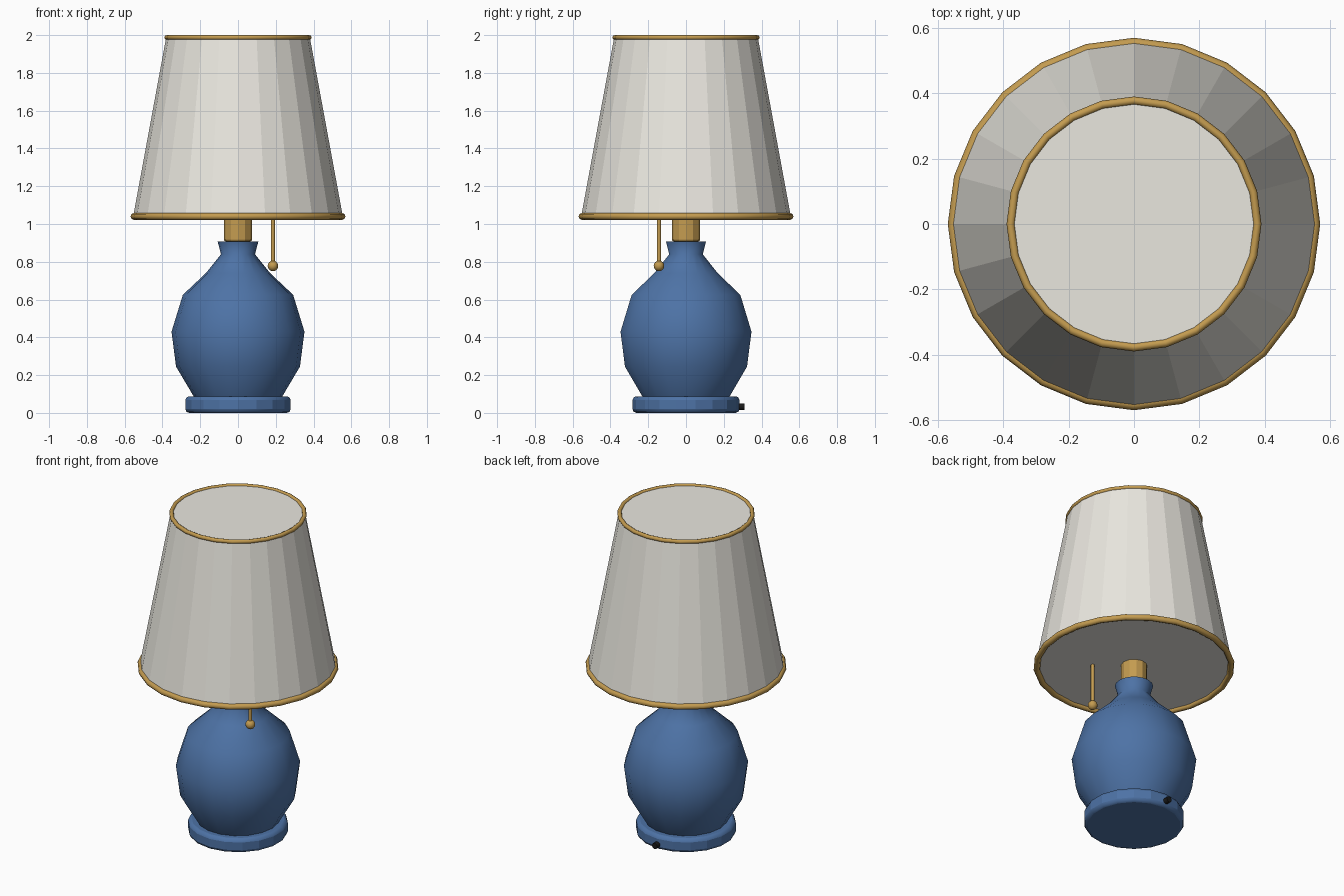
import bpy, bmesh
from math import pi, sin, cos, radians

if "Cube" in bpy.data.objects:
    bpy.data.objects.remove(bpy.data.objects["Cube"])


def material(name, rgb):
    m = bpy.data.materials.new(name)
    m.diffuse_color = (*rgb, 1)
    m.use_nodes = True
    m.node_tree.nodes["Principled BSDF"].inputs["Base Color"].default_value = m.diffuse_color
    return m


BLUE = material("blue_ceramic", (0.075, 0.17, 0.38))
GOLD = material("brass", (0.55, 0.33, 0.08))
CREAM = material("cream_fabric", (0.82, 0.80, 0.74))
BLACK = material("black_rubber", (0.01, 0.01, 0.01))


def finish(obj, name, mat, bevel=0, segments=2, smooth=None):
    obj.name = name
    obj.data.materials.append(mat)
    if bevel:
        b = obj.modifiers.new("bevel", "BEVEL")
        b.width, b.segments, b.limit_method = bevel, segments, "ANGLE"
        b.angle_limit = radians(40)
    if smooth:
        bpy.context.view_layer.objects.active = obj
        obj.select_set(True)
        bpy.ops.object.shade_smooth_by_angle(angle=radians(smooth))
        obj.select_set(False)
    return obj


def lathe(name, profile, sides, mat, start=0, **kw):
    """Revolve (radius, z) points about z and cap both ends."""
    bm = bmesh.new()
    rings = [[bm.verts.new((r * cos(start + 2 * pi * i / sides),
                            r * sin(start + 2 * pi * i / sides), z))
              for i in range(sides)] for r, z in profile]
    for a, b in zip(rings, rings[1:]):
        for i in range(sides):
            j = (i + 1) % sides
            bm.faces.new((a[i], a[j], b[j], b[i]))
    bm.faces.new(rings[0][::-1])
    bm.faces.new(rings[-1])
    mesh = bpy.data.meshes.new(name)
    bm.to_mesh(mesh)
    bm.free()
    obj = bpy.data.objects.new(name, mesh)
    bpy.context.collection.objects.link(obj)
    return finish(obj, name, mat, **kw)


def rod(name, radius, length, loc, mat, rot=(0, 0, 0), sides=10, **kw):
    bpy.ops.mesh.primitive_cylinder_add(vertices=sides, radius=radius, depth=length,
                                        location=loc, rotation=rot)
    return finish(bpy.context.object, name, mat, **kw)


def ring(name, major, minor, z):
    bpy.ops.mesh.primitive_torus_add(major_segments=24, minor_segments=8,
                                     major_radius=major, minor_radius=minor,
                                     location=(0, 0, z))
    return finish(bpy.context.object, name, GOLD, smooth=50)


# Foot and vase-shaped body
lathe("base", [(0.283, 0), (0.283, 0.088)], 18, BLUE, start=pi / 2,
      bevel=0.02, smooth=15)
lathe("body", [(0.20, 0.03), (0.235, 0.088), (0.328, 0.245), (0.352, 0.43),
               (0.292, 0.625), (0.17, 0.74), (0.09, 0.84), (0.108, 0.908)],
      18, BLUE, smooth=60)

# Socket between body and shade
rod("socket", 0.075, 0.17, (0, 0, 0.993), GOLD, sides=12, bevel=0.01)

# Shade with trim rings
lathe("shade", [(0.555, 1.04), (0.38, 1.99)], 24, CREAM)
ring("shade_bottom_trim", 0.551, 0.018, 1.04)
ring("shade_top_trim", 0.377, 0.0125, 1.9875)

# Pull chain with ball
rod("pull_chain", 0.011, 0.29, (0.185, -0.143, 0.925), GOLD, sides=8, smooth=50)
bpy.ops.mesh.primitive_uv_sphere_add(segments=12, ring_count=8, radius=0.028,
                                     location=(0.185, -0.143, 0.778))
finish(bpy.context.object, "pull_ball", GOLD, smooth=60)

# Cord stub at the back
rod("cord", 0.018, 0.11, (0, 0.255, 0.033), BLACK, rot=(pi / 2, 0, 0), smooth=50)
